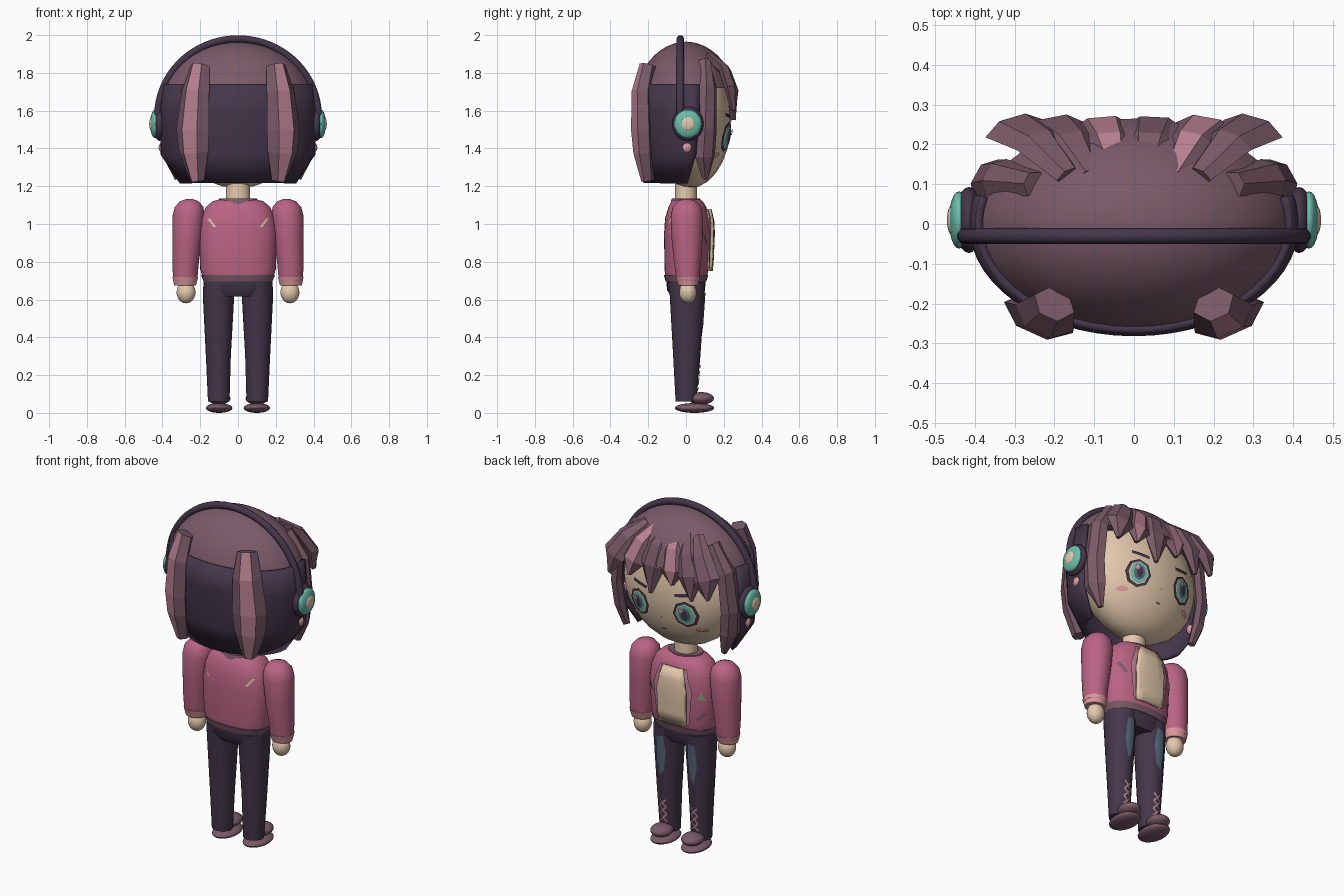
import bpy, bmesh, math
from mathutils import Vector

if "Cube" in bpy.data.objects:
    bpy.data.objects.remove(bpy.data.objects["Cube"], do_unlink=True)


def material(name, *rgb):
    col = [(c / 255 / 12.92 if c < 11 else ((c / 255 + 0.055) / 1.055) ** 2.4) for c in rgb] + [1]
    m = bpy.data.materials.new(name)
    m.use_nodes = True
    m.diffuse_color = col
    m.node_tree.nodes["Principled BSDF"].inputs["Base Color"].default_value = col
    return m


MAUVE = material("mauve", 122, 90, 104)
PLUM = material("dark plum", 68, 54, 74)
ROSE = material("rose", 186, 100, 132)
SKIN = material("skin", 228, 201, 172)
STREAK = material("dusty pink", 184, 128, 144)
BLUSH = material("light pink", 222, 154, 160)
TEAL = material("teal", 108, 190, 172)
DENIM = material("denim blue", 84, 102, 122)
SAGE = material("sage", 150, 165, 130)


def finish(name, bm, mats, smooth=True):
    me = bpy.data.meshes.new(name)
    bm.to_mesh(me)
    bm.free()
    ob = bpy.data.objects.new(name, me)
    bpy.context.collection.objects.link(ob)
    for m in mats:
        me.materials.append(m)
    if smooth:
        bpy.ops.object.select_all(action="DESELECT")
        ob.select_set(True)
        bpy.context.view_layer.objects.active = ob
        bpy.ops.object.shade_smooth_by_angle(angle=math.radians(40))
    return ob


def loft(name, rings, mats, closed=True, smooth=True, stripe=None):
    bm = bmesh.new()
    rows = [[bm.verts.new(p) for p in r] for r in rings]
    n = len(rows[0])
    for a, b in zip(rows, rows[1:]):
        for i in range(n if closed else n - 1):
            j = (i + 1) % n
            f = bm.faces.new((a[i], a[j], b[j], b[i]))
            f.material_index = int(i == stripe)
    if closed:
        bm.faces.new(rows[0])
        bm.faces.new(rows[-1])
    bmesh.ops.recalc_face_normals(bm, faces=bm.faces)
    return finish(name, bm, mats, smooth)


def body(name, rows, mat, p=2.0, n=32, side=1):
    """Loft rounded sections (z, cx, cy, rx, ry); return a surface lookup."""
    def ring(z, cx, cy, rx, ry):
        pts = []
        for i in range(n):
            c, s = math.cos(math.tau * i / n), math.sin(math.tau * i / n)
            pts.append((side * cx + rx * math.copysign(abs(c) ** (2 / p), c),
                        cy + ry * math.copysign(abs(s) ** (2 / p), s), z))
        return pts
    loft(name, [ring(*r) for r in rows], [mat])

    def surface(x, z, face):
        for a, b in zip(rows, rows[1:]):
            if z <= b[0]:
                break
        t = min(1, max(0, (z - a[0]) / (b[0] - a[0])))
        cx, cy, rx, ry = [u + (v - u) * t for u, v in zip(a[1:], b[1:])]
        d = min(0.99, abs((x - side * cx) / rx))
        return cy + face * ry * (1 - d ** p) ** (1 / p)
    return surface


def ball(name, loc, size, mat):
    bm = bmesh.new()
    bmesh.ops.create_uvsphere(bm, u_segments=24, v_segments=14, radius=1)
    for v in bm.verts:
        v.co = Vector([l + c * s for l, c, s in zip(loc, v.co, size)])
    return finish(name, bm, [mat])


def plate(name, outline, surface, mat, lift=0.004, face=1):
    """Thin painted shape, given in x and z, wrapped onto a surface."""
    bm = bmesh.new()
    bm.faces.new([bm.verts.new((x, 0, z)) for x, z in outline])
    bmesh.ops.triangulate(bm, faces=bm.faces)
    bmesh.ops.subdivide_edges(bm, edges=bm.edges, cuts=4, use_grid_fill=True)
    bm.normal_update()
    back = [f for f in bm.faces if f.normal.y * face < 0]
    bmesh.ops.reverse_faces(bm, faces=back)
    for v in bm.verts:
        v.co.y = surface(v.co.x, v.co.z, face) + face * lift
    return finish(name, bm, [mat])


def stroke(x0, z0, x1, z1, w):
    d = Vector((x1 - x0, z1 - z0)).normalized() * w
    return [(x0 - d.y, z0 + d.x), (x1 - d.y, z1 + d.x), (x1 + d.y, z1 - d.x), (x0 + d.y, z0 - d.x)]


def oval(x, z, rx, rz, n=12):
    return [(x + rx * math.cos(math.tau * i / n), z + rz * math.sin(math.tau * i / n)) for i in range(n)]


def lock(name, path, widths, out, thick, streak=False):
    """Faceted six-sided strand of hair."""
    path, out, rings = [Vector(p) for p in path], Vector(out).normalized(), []
    section = [(-1, 0), (-0.45, 0.7), (0.45, 0.7), (1, 0), (0.5, -0.6), (-0.5, -0.6)]
    for i, (p, w) in enumerate(zip(path, widths)):
        t = (path[min(i + 1, len(path) - 1)] - path[max(i - 1, 0)]).normalized()
        side = t.cross(out).normalized()
        up = side.cross(t)
        k = thick * min(1, 0.35 + w / max(widths))
        rings.append([p + side * a * w / 2 + up * b * k for a, b in section])
    loft(name, rings, [MAUVE, STREAK], smooth=False, stripe=1 if streak else None)


# Head and face
HX, HY, HZ = 0.36, 0.22, 0.36
ball("head", (0, 0.02, 1.55), (HX, HY, HZ), SKIN)


def face_surface(x, z, face):
    return 0.02 + face * HY * math.sqrt(max(0.01, 1 - (x / HX) ** 2 - ((z - 1.55) / HZ) ** 2))


for s, tag in ((1, "left"), (-1, "right")):
    ex = s * 0.15
    layers = [("eye_outline", 0.072, 0.08, PLUM), ("eye_white", 0.056, 0.066, SKIN),
              ("iris", 0.05, 0.062, TEAL), ("iris_core", 0.032, 0.044, DENIM), ("pupil", 0.018, 0.03, PLUM)]
    for i, (part, rx, rz, m) in enumerate(layers):
        plate(f"{tag}_{part}", oval(ex, 1.46, rx, rz, 8), face_surface, m, 0.006 + 0.003 * i)
    plate(f"{tag}_eye_glint", oval(ex + 0.018, 1.487, 0.013, 0.017, 6), face_surface, BLUSH, 0.022)
    plate(f"{tag}_brow", stroke(s * 0.09, 1.565, s * 0.19, 1.58, 0.009), face_surface, PLUM)
    plate(f"{tag}_blush", oval(s * 0.215, 1.365, 0.03, 0.014), face_surface, BLUSH)
plate("nose", oval(0, 1.41, 0.007, 0.006, 6), face_surface, STREAK)
plate("mouth", oval(0, 1.335, 0.016, 0.007, 8), face_surface, MAUVE)

# Hair: crown and hollow back shell
crown = []
for i in range(11):
    a = math.radians(19 + 70 * i / 10)
    crown.append((1.6 + 0.365 * math.sin(a), 0, 0, 0.412 * math.cos(a), 0.28 * math.cos(a)))
body("hair_crown", crown, MAUVE, n=48)
shell = []
for z, rx, ry, deg in ((1.74, 0.39, 0.265, 15), (1.6, 0.405, 0.272, 15), (1.37, 0.40, 0.25, 12), (1.22, 0.30, 0.215, 2)):
    angles = [math.radians(deg - (180 + 2 * deg) * i / 32) for i in range(33)]
    shell.append([(rx * math.cos(a), ry * math.sin(a), z) for a in angles])
back_hair = loft("back_hair", shell, [PLUM], closed=False)
mod = back_hair.modifiers.new("thickness", "SOLIDIFY")
mod.thickness = 0.02
mod.offset = 0

# Hair: strands
for s, tag in ((1, "left"), (-1, "right")):
    lock(f"{tag}_back_lock", [(s * 0.2, -0.2, 1.84), (s * 0.225, -0.235, 1.7), (s * 0.24, -0.235, 1.5),
                              (s * 0.235, -0.225, 1.38), (s * 0.215, -0.2, 1.23)],
         [0.11, 0.16, 0.19, 0.17, 0.08], (s * 0.45, -1, 0), 0.06, True)
    lock(f"{tag}_side_lock", [(s * 0.25, 0.1, 1.86), (s * 0.345, 0.115, 1.72), (s * 0.37, 0.11, 1.5),
                              (s * 0.355, 0.1, 1.36), (s * 0.315, 0.1, 1.24)],
         [0.07, 0.11, 0.12, 0.12, 0.03], (s, 0.55, 0), 0.045)
for i, (x, tip) in enumerate([(-0.3, 1.6), (-0.2, 1.57), (-0.08, 1.63), (0.05, 1.55), (0.18, 1.62), (0.3, 1.6)]):
    lock(f"fringe_{i + 1}", [(x * 0.55, 0.12, 1.885), (x * 0.8, 0.205, 1.81), (x, 0.24, 1.71), (x * 1.06, 0.25, tip)],
         [0.07, 0.13, 0.16, 0.02], (x * 0.8, 1, 0.2), 0.042, i in (2, 4))

# Headphones and earrings
arc = bpy.data.curves.new("headband", "CURVE")
arc.dimensions = "3D"
arc.bevel_depth = 0.02
arc.bevel_resolution = 3
spline = arc.splines.new("POLY")
spline.points.add(40)
for i, pt in enumerate(spline.points):
    a = math.radians(-4 + 188 * i / 40)
    pt.co = (0.425 * math.cos(a), -0.03, 1.57 + 0.41 * math.sin(a), 1)
arc.materials.append(PLUM)
band = bpy.data.objects.new("headband", arc)
bpy.context.collection.objects.link(band)
for s, tag in ((1, "left"), (-1, "right")):
    ball(f"{tag}_ear_cushion", (s * 0.415, 0.01, 1.53), (0.035, 0.083, 0.09), PLUM)
    ball(f"{tag}_ear_cup", (s * 0.44, 0.01, 1.53), (0.025, 0.072, 0.075), TEAL)
    ball(f"{tag}_ear_button", (s * 0.458, 0.01, 1.53), (0.012, 0.037, 0.037), SKIN)
    ball(f"{tag}_earring", (s * 0.395, 0.005, 1.405), (0.025, 0.028, 0.03), BLUSH)

# Neck and jacket
body("neck", [(1.08, 0, 0, 0.066, 0.06), (1.25, 0, 0, 0.062, 0.056)], SKIN)
body("collar", [(1.1, 0, 0, 0.11, 0.085), (1.135, 0, 0, 0.1, 0.075)], MAUVE)
torso = body("jacket", [(0.71, 0, 0, 0.185, 0.108), (0.76, 0, 0.003, 0.2, 0.117), (0.95, 0, 0.006, 0.206, 0.122),
                        (1.03, 0, 0.007, 0.195, 0.118), (1.09, 0, 0.007, 0.17, 0.1), (1.12, 0, 0.007, 0.135, 0.082),
                        (1.13, 0, 0.007, 0.1, 0.065)], ROSE, p=2.4, n=48)
body("jacket_hem", [(0.695, 0, 0, 0.182, 0.108), (0.73, 0, 0, 0.196, 0.117)], MAUVE, p=2.4, n=48)
shirt = plate("shirt_front", [(-0.085, 0.75), (0.085, 0.75), (0.09, 0.95), (0.06, 1.08), (-0.06, 1.08), (-0.09, 0.95)],
              torso, SKIN, 0.025)
mod = shirt.modifiers.new("thickness", "SOLIDIFY")
mod.thickness = 0.03
mod.offset = -1
for s, tag in ((1, "left"), (-1, "right")):
    plate(f"{tag}_lapel", [(s * 0.09, 0.75), (s * 0.105, 0.76), (s * 0.125, 0.96), (s * 0.085, 1.08), (s * 0.07, 1.08),
                           (s * 0.095, 0.95)], torso, STREAK, 0.012)
    plate(f"{tag}_back_slash", [(s * 0.165, 1.03), (s * 0.15, 1.03), (s * 0.115, 0.985), (s * 0.13, 0.985)],
          torso, SKIN, 0.004, -1)
plate("badge", [(-0.185, 0.91), (-0.145, 0.91), (-0.165, 0.96)], torso, SAGE)
plate("right_pocket", stroke(-0.18, 0.83, -0.14, 0.79, 0.008), torso, MAUVE)
plate("left_pocket", stroke(0.18, 0.96, 0.14, 0.9, 0.008), torso, MAUVE)

# Trousers
body("hips", [(0.615, 0, 0.003, 0.14, 0.08), (0.65, 0, 0, 0.183, 0.1), (0.71, 0, 0, 0.183, 0.106)], PLUM, p=2.4)

# Arms, legs and shoes
for s, tag in ((1, "left"), (-1, "right")):
    body(f"{tag}_sleeve", [(0.7, 0.28, 0.01, 0.064, 0.06), (0.8, 0.277, 0.008, 0.07, 0.072), (0.92, 0.268, 0.006, 0.078, 0.082),
                           (1.04, 0.262, 0.005, 0.085, 0.086), (1.09, 0.259, 0.005, 0.076, 0.076),
                           (1.12, 0.257, 0.005, 0.05, 0.05), (1.133, 0.257, 0.005, 0.015, 0.015)], ROSE, side=s)
    body(f"{tag}_cuff", [(0.675, 0.28, 0.01, 0.058, 0.052), (0.72, 0.279, 0.01, 0.068, 0.066)], BLUSH, side=s)
    ball(f"{tag}_hand", (s * 0.275, 0.01, 0.638), (0.05, 0.046, 0.058), SKIN)
    leg = body(f"{tag}_leg", [(0.06, 0.102, 0, 0.057, 0.055), (0.3, 0.104, 0.004, 0.066, 0.072),
                              (0.62, 0.103, 0.006, 0.083, 0.092), (0.69, 0.1, 0.004, 0.083, 0.098)], PLUM, side=s)
    plate(f"{tag}_denim_patch", [(s * (0.1 + x), z) for x, z in
                                 ((-0.02, 0.64), (0.025, 0.63), (0.02, 0.55), (0.032, 0.5), (0.012, 0.4),
                                  (0.005, 0.47), (-0.015, 0.43), (-0.03, 0.54))], leg, DENIM)
    for i in range(3):
        z = 0.12 + 0.045 * i
        for d in (-1, 1):
            plate(f"{tag}_lace_{i + 1}_{'a' if d < 0 else 'b'}",
                  stroke(s * 0.102 - 0.022 * d, z, s * 0.102 + 0.022 * d, z + 0.045, 0.005), leg, STREAK, 0.005)
    ball(f"{tag}_sole", (s * 0.1, 0.045, 0.026), (0.07, 0.105, 0.026), MAUVE)
    ball(f"{tag}_shoe", (s * 0.1, 0.08, 0.077), (0.06, 0.068, 0.033), MAUVE)
